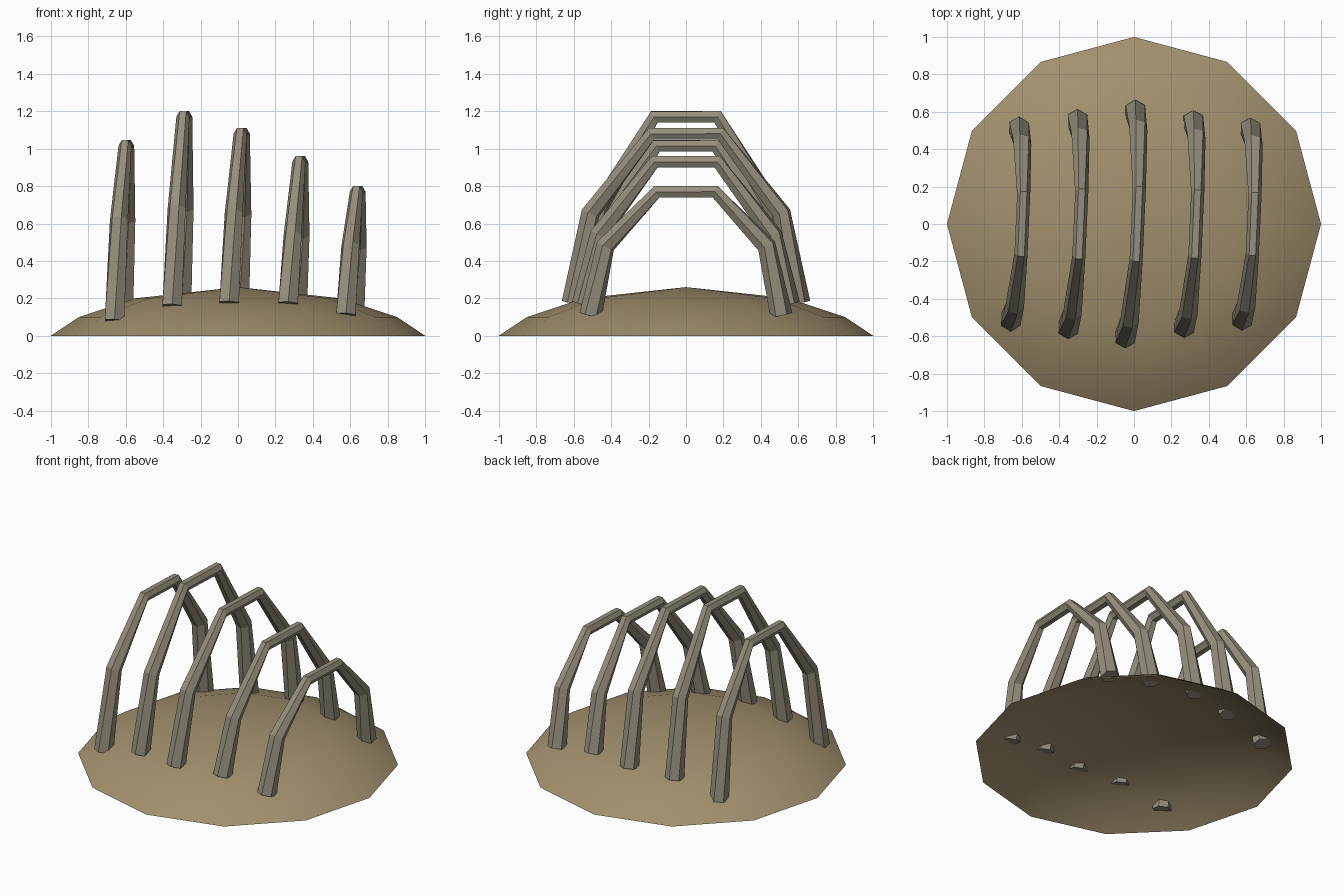
import bpy, bmesh
from math import sin, cos, pi, radians
from mathutils import Vector

if "Cube" in bpy.data.objects:
    bpy.data.objects.remove(bpy.data.objects["Cube"])


def make_object(name, bm, color, smooth=False):
    bmesh.ops.recalc_face_normals(bm, faces=bm.faces)
    mesh = bpy.data.meshes.new(name)
    bm.to_mesh(mesh)
    bm.free()
    for p in mesh.polygons:
        p.use_smooth = smooth
    mat = bpy.data.materials.new(name + "_color")
    mat.diffuse_color = color
    mat.use_nodes = True
    mat.node_tree.nodes["Principled BSDF"].inputs["Base Color"].default_value = mat.diffuse_color
    mesh.materials.append(mat)
    obj = bpy.data.objects.new(name, mesh)
    bpy.context.collection.objects.link(obj)
    return obj


def bridge(bm, a, b):
    n = len(a)
    for i in range(n):
        bm.faces.new((a[i], a[(i + 1) % n], b[(i + 1) % n], b[i]))


# Earth mound: open twelve-sided dome
bm = bmesh.new()
rings = []
for r, z in [(1.0, 0.0), (0.85, 0.1), (0.55, 0.2)]:
    rings.append([bm.verts.new((r * cos(i * pi / 6), r * sin(i * pi / 6), z))
                  for i in range(12)])
for a, b in zip(rings, rings[1:]):
    bridge(bm, a, b)
apex = bm.verts.new((0, 0, 0.26))
for i in range(12):
    bm.faces.new((rings[-1][i], rings[-1][(i + 1) % 12], apex))
make_object("mound", bm, (0.36, 0.28, 0.155, 1), smooth=True)

# Tapered six-sided rib arches: x, foot y, foot z, shoulder z, top z
RIBS = [
    (-0.637, 0.515, 0.08, 0.62, 1.015),
    (-0.327, 0.555, 0.16, 0.68, 1.17),
    (-0.020, 0.605, 0.175, 0.655, 1.08),
    (0.293, 0.55, 0.17, 0.54, 0.93),
    (0.600, 0.51, 0.11, 0.48, 0.77),
]
RADII = [0.06, 0.05, 0.035, 0.035, 0.05, 0.06]
ROLLS = [30, 15, 0, 0, -15, -30]


def rib(name, x, fy, fz, sz, tz):
    half = [(fy, fz, 0.0), (0.845 * fy, sz, 0.02), (0.305 * fy, tz, 0.04)]
    pts = [Vector((x + dx - 0.045 * y, -y, z)) for y, z, dx in half]
    pts += [Vector((x + dx + 0.045 * y, y, z)) for y, z, dx in reversed(half)]
    bm = bmesh.new()
    loops = []
    for i, p in enumerate(pts):
        d0 = (p - pts[i - 1]).normalized() if i else Vector()
        d1 = (pts[i + 1] - p).normalized() if i < 5 else Vector()
        t = (d0 + d1).normalized()
        side = (Vector((1, 0, 0)) - t * t.x).normalized()
        out = side.cross(t)
        miter = 1 / max(0.8, t.dot(d1 if i < 5 else d0))
        loop = []
        for k in range(6):
            a = k * pi / 3 + radians(ROLLS[i])
            loop.append(bm.verts.new(
                p + RADII[i] * (side * cos(a) + out * sin(a) * miter)))
        loops.append(loop)
    for a, b in zip(loops, loops[1:]):
        bridge(bm, a, b)
    bm.faces.new(loops[0])
    bm.faces.new(loops[-1])
    make_object(name, bm, (0.30, 0.275, 0.205, 1))


for n, params in enumerate(RIBS):
    rib(f"rib_{n + 1}", *params)
